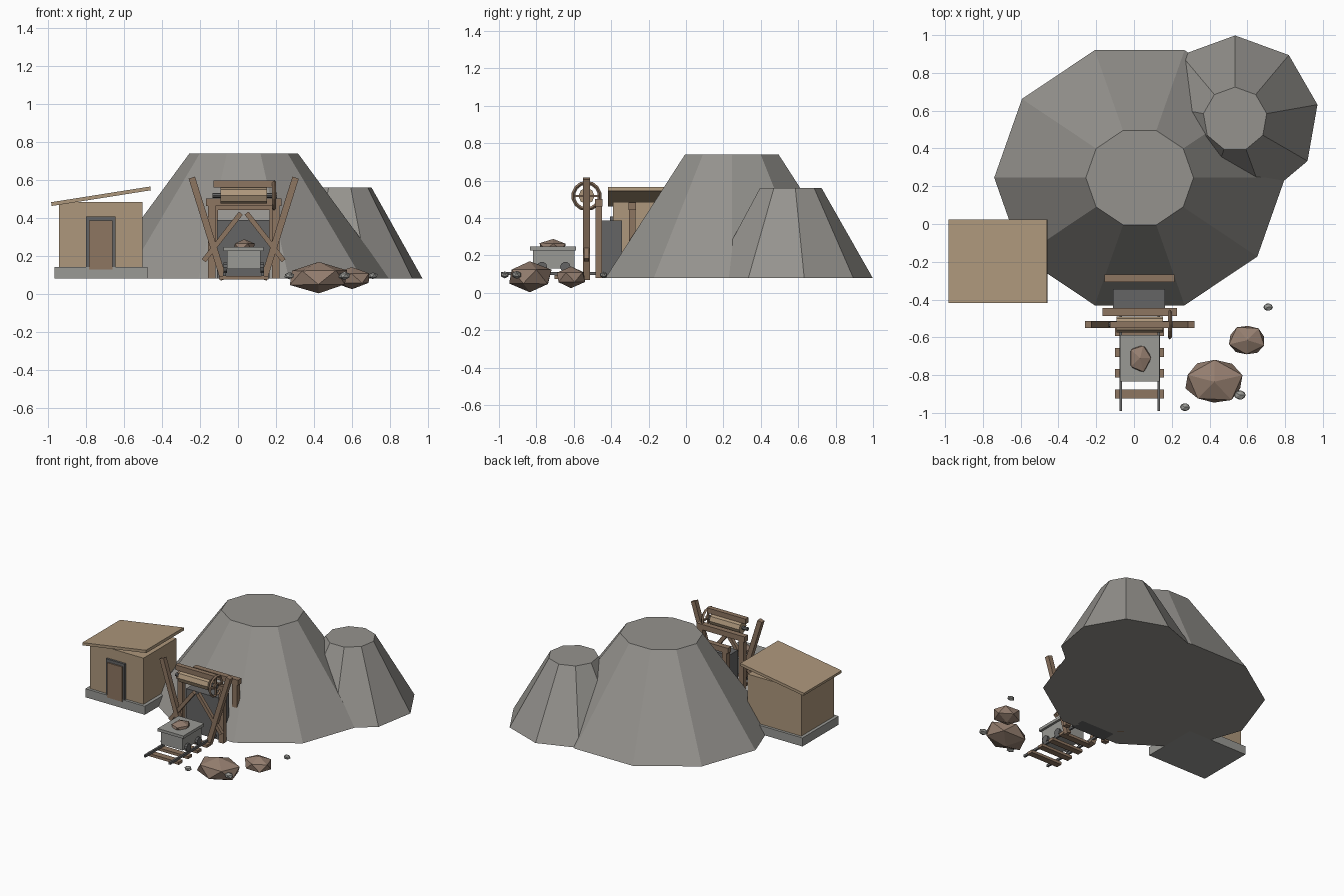
import bpy, math, random
from mathutils import Vector

if "Cube" in bpy.data.objects:
    bpy.data.objects.remove(bpy.data.objects["Cube"])

random.seed(4)


def material(name, rgb):
    m = bpy.data.materials.new(name)
    m.diffuse_color = (*rgb, 1)
    m.use_nodes = True
    m.node_tree.nodes["Principled BSDF"].inputs["Base Color"].default_value = m.diffuse_color
    return m


TIMBER = material("timber", (0.27, 0.18, 0.12))
PLANK = material("plank", (0.42, 0.31, 0.20))
STONE = material("stone", (0.30, 0.29, 0.27))
IRON = material("iron", (0.13, 0.13, 0.13))
STEEL = material("steel", (0.32, 0.32, 0.30))
ORE = material("ore", (0.30, 0.21, 0.16))
CX = 0.03  # centre line of the mine entrance


def finish(name, mat):
    o = bpy.context.object
    o.name = name
    o.data.materials.append(mat)
    return o


def box(name, x, y, z, mat, tilt=0):
    """Box from (min, max) ranges, tilted about y."""
    r = (x, y, z)
    bpy.ops.mesh.primitive_cube_add(size=1, location=[sum(a) / 2 for a in r], rotation=(0, tilt, 0))
    o = finish(name, mat)
    o.scale = [a[1] - a[0] for a in r]
    return o


def beam(name, p, q, t, mat):
    """Square beam in an xz plane between two points."""
    p, q = Vector(p), Vector(q)
    d = q - p
    bpy.ops.mesh.primitive_cube_add(size=1, location=(p + q) / 2, rotation=(0, math.atan2(d.x, d.z), 0))
    o = finish(name, mat)
    o.scale = (t, t, d.length)
    return o


def x_cylinder(name, loc, r, length, sides, mat):
    bpy.ops.mesh.primitive_cylinder_add(vertices=sides, radius=r, depth=length, location=loc,
                                        rotation=(0, math.pi / 2, 0))
    return finish(name, mat)


def hill(name, sides, r1, r2, top, loc, spin, ys):
    bpy.ops.mesh.primitive_cone_add(vertices=sides, radius1=r1, radius2=r2, depth=top - 0.08,
                                    rotation=(0, 0, spin))
    o = finish(name, STONE)
    bpy.ops.object.transform_apply(location=False, rotation=True, scale=False)
    o.location = (*loc, (top + 0.08) / 2)
    o.scale = (1, ys, 1)


def rock(name, loc, radii, mat, jitter=0.05, spin=0):
    bpy.ops.mesh.primitive_ico_sphere_add(subdivisions=1, radius=1, location=loc, rotation=(0, 0, spin))
    o = finish(name, mat)
    bpy.ops.object.transform_apply(location=False, rotation=True, scale=False)
    o.scale = radii
    for v in o.data.vertices:
        v.co *= 1 + random.uniform(-jitter, jitter) * (abs(v.co.z) < 0.9)


# Hills
hill("main_hill", 10, 0.77, 0.285, 0.74, (CX, 0.245), math.radians(18), 0.922)
hill("small_hill", 9, 0.443, 0.17, 0.56, (0.535, 0.555), 0, 1)

# Mine entrance: dark tunnel mouth and two timber portals
box("tunnel_mouth", (-0.11, 0.165), (-0.45, -0.343), (0.08, 0.388), IRON)
for n, y, half, top in (("front", -0.466, 0.198, 0.502), ("back", -0.288, 0.185, 0.482)):
    box(n + "_lintel", (CX - half, CX + half), (y - 0.02, y + 0.02), (top - 0.04, top), TIMBER)
    for s in (-1, 1):
        x = CX + s * (half - 0.03)
        box(n + "_post", (x - 0.02, x + 0.02), (y - 0.018, y + 0.018), (0.08, top - 0.04), TIMBER)

# Headframe: splayed legs, braces and cap beam
for s in (-1, 1):
    beam("headframe_leg", (CX + s * 0.105, -0.532, 0.075), (CX + s * 0.273, -0.532, 0.612), 0.035, TIMBER)
    beam("headframe_brace", (CX + s * 0.015, -0.532, 0.425), (CX + s * 0.21, -0.532, 0.175), 0.026, TIMBER)
box("cap_beam", (-0.128, 0.188), (-0.55, -0.515), (0.56, 0.597), TIMBER)

# Winding drum with spoked wheel
x_cylinder("winding_drum", (CX, -0.532, 0.518), 0.043, 0.245, 8, PLANK)
x_cylinder("drum_axle", (CX + 0.005, -0.532, 0.518), 0.013, 0.34, 8, IRON)
bpy.ops.mesh.primitive_torus_add(major_segments=14, minor_segments=4, major_radius=0.071, minor_radius=0.01,
                                 location=(0.19, -0.532, 0.518), rotation=(0, math.pi / 2, 0))
finish("wheel_rim", TIMBER)
x_cylinder("wheel_hub", (0.19, -0.532, 0.518), 0.018, 0.024, 8, TIMBER)
for i in range(2):
    o = box("wheel_spoke", (0.184, 0.196), (-0.538, -0.526), (0.447, 0.589), TIMBER)
    o.rotation_euler.x = i * math.pi / 2

# Track
for i in range(4):
    y = -0.9 + 0.11 * i
    box("track_tie", (CX - 0.13, CX + 0.13), (y - 0.023, y + 0.023), (0.075, 0.095), TIMBER)
for s in (-1, 1):
    x = CX + s * 0.101
    box("rail", (x - 0.007, x + 0.007), (-0.99, -0.45), (0.095, 0.112), IRON)

# Ore cart
box("cart_body", (CX - 0.088, CX + 0.088), (-0.818, -0.595), (0.13, 0.23), STEEL)
box("cart_rim", (CX - 0.105, CX + 0.105), (-0.833, -0.588), (0.227, 0.248), STEEL)
for s in (-1, 1):
    for y in (-0.77, -0.645):
        x_cylinder("cart_wheel", (CX + s * 0.097, y, 0.138), 0.028, 0.018, 10, IRON)
rock("cart_ore", (CX + 0.002, -0.71, 0.245), (0.064, 0.08, 0.043), ORE, 0.08)

# Shed
box("shed_base", (-0.965, -0.477), (-0.41, 0.015), (0.08, 0.143), STEEL)
box("shed_walls", (-0.942, -0.502), (-0.39, -0.005), (0.14, 0.485), PLANK)
roof = box("shed_roof", (-0.982, -0.46), (-0.418, 0.024), (0.504, 0.524), PLANK, -math.radians(9))
roof.scale.x = 0.528
box("door_frame", (-0.80, -0.645), (-0.405, -0.38), (0.14, 0.408), IRON)
box("door", (-0.785, -0.66), (-0.414, -0.38), (0.128, 0.386), TIMBER)

# Boulders and pebbles
rock("big_boulder", (0.425, -0.835, 0.086), (0.17, 0.128, 0.083), ORE, 0.06, 0.3)
rock("small_boulder", (0.6, -0.615, 0.083), (0.107, 0.088, 0.058), ORE, 0.06, 0.9)
for x, y, r in ((0.71, -0.44, 0.027), (0.56, -0.905, 0.034), (0.27, -0.97, 0.029)):
    rock("pebble", (x, y, 0.096), (r, r * 0.8, r * 0.65), STEEL)
